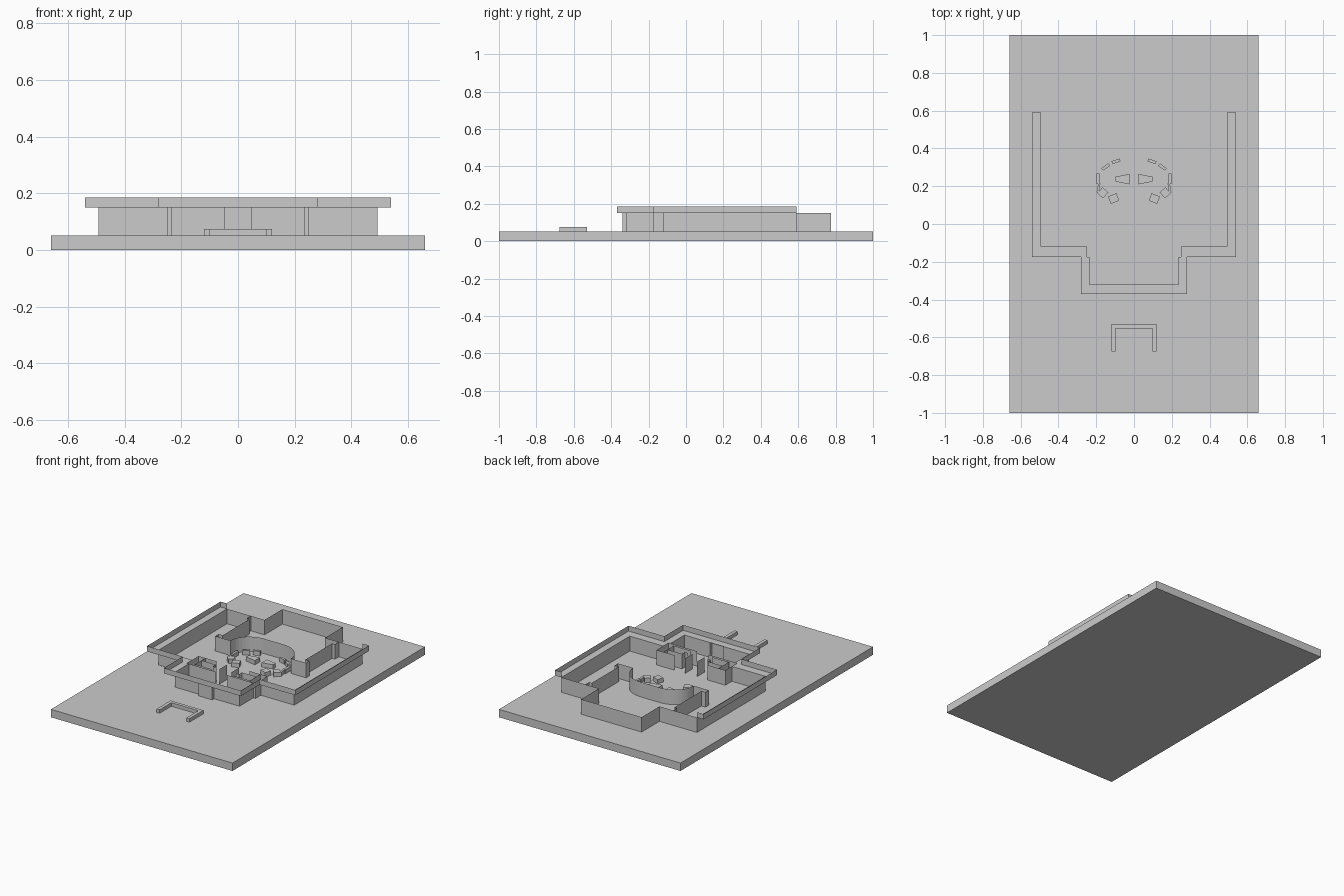
import bpy, bmesh, math
from mathutils import Matrix

if "Cube" in bpy.data.objects:
    bpy.data.objects.remove(bpy.data.objects["Cube"])

Z0, Z1, Z2 = 0.052, 0.15, 0.185   # floor, wall top, fascia top


def finish(name, bm):
    me = bpy.data.meshes.new(name)
    bm.to_mesh(me)
    bm.free()
    ob = bpy.data.objects.new(name, me)
    bpy.context.collection.objects.link(ob)
    return ob


def mirror(ob):
    ob.modifiers.new("mirror", 'MIRROR').use_axis[0] = True
    return ob


def ribbon(bm, path, z0, z1):
    """Thin upright wall following a plan path."""
    lo = [bm.verts.new((x, y, z0)) for x, y in path]
    hi = [bm.verts.new((x, y, z1)) for x, y in path]
    for i in range(len(path) - 1):
        bm.faces.new((lo[i], lo[i + 1], hi[i + 1], hi[i]))


def walls(name, paths, z0=Z0, z1=Z1):
    bm = bmesh.new()
    for p in paths:
        ribbon(bm, p, z0, z1)
    return mirror(finish(name, bm))


def prism(bm, pts, z0, z1):
    """Solid block from a plan outline."""
    f = bm.faces.new([bm.verts.new((x, y, z0)) for x, y in pts])
    r = bmesh.ops.extrude_face_region(bm, geom=[f])
    vs = [g for g in r["geom"] if isinstance(g, bmesh.types.BMVert)]
    bmesh.ops.translate(bm, verts=vs, vec=(0, 0, z1 - z0))
    bmesh.ops.recalc_face_normals(bm, faces=bm.faces)


def rect(x0, y0, x1, y1):
    return [(x0, y0), (x1, y0), (x1, y1), (x0, y1)]


# ground slab
bm = bmesh.new()
prism(bm, rect(-0.66, -1, 0.66, 1), 0, Z0)
finish("ground_slab", bm)

# outer walls, right half mirrored
walls("outer_walls", [[(0, 0.775), (0.22, 0.775), (0.22, 0.59), (0.493, 0.59),
                       (0.493, -0.12), (0.25, -0.12), (0.25, -0.175),
                       (0.235, -0.175), (0.235, -0.32), (0.05, -0.32),
                       (0.05, -0.34), (0, -0.34)]])

# roof edge: upright fascia and flat soffit
walls("roof_fascia", [[(0.493, 0.59), (0.54, 0.59), (0.54, -0.175),
                       (0.28, -0.175), (0.28, -0.37), (0, -0.37)]], Z1, Z2)
bm = bmesh.new()
for r in [(0.493, -0.12, 0.54, 0.59), (0.25, -0.175, 0.54, -0.12),
          (0.235, -0.32, 0.28, -0.175), (0, -0.37, 0.28, -0.32)]:
    bm.faces.new([bm.verts.new((x, y, Z1)) for x, y in rect(*r)])
mirror(finish("roof_soffit", bm))

# rear partition running into the curved room wall
curve = [(0.07 + 0.15 * math.cos(a), 0.235 + 0.137 * math.sin(a))
         for a in [math.pi / 2 * i / 10 for i in range(11)]]
walls("curved_room_walls", [[(0.32, 0.59), (0.32, 0.55), (0.30, 0.55),
                             (0.30, 0.27), (0.33, 0.27), (0.33, 0.235)]
                            + curve + [(0, 0.372)]])

# small rooms by the entrance
walls("entrance_rooms", [
    [(0.25, -0.12), (0.25, -0.052), (0.12, -0.052)],
    [(0.20, -0.052), (0.20, -0.16), (0.08, -0.16)],
    [(0.20, -0.093), (0.095, -0.093), (0.095, -0.123), (0.07, -0.123)],
    [(0.042, -0.052), (0.042, -0.13)],
    [(0.25, -0.175), (0.042, -0.175)]])

# desks inside the curved room: x, y, width, depth, angle
bm = bmesh.new()
for x, y, w, d, ang in [(0.095, 0.332, 0.045, 0.016, -18),
                        (0.150, 0.302, 0.045, 0.016, -35),
                        (0.190, 0.240, 0.016, 0.055, 0),
                        (0.188, 0.190, 0.012, 0.05, 10),
                        (0.165, 0.165, 0.04, 0.042, 40),
                        (0.108, 0.135, 0.042, 0.048, 68)]:
    m = (Matrix.Translation((x, y, Z0 + 0.014))
         @ Matrix.Rotation(math.radians(ang), 4, 'Z')
         @ Matrix.Diagonal((w, d, 0.028, 1)))
    bmesh.ops.create_cube(bm, size=1, matrix=m)
mirror(finish("curved_room_desks", bm))

# tapered centre tables
bm = bmesh.new()
prism(bm, [(0.025, 0.265), (0.025, 0.21), (0.098, 0.225), (0.098, 0.25)], Z0, 0.08)
mirror(finish("centre_tables", bm))

# low forecourt wall
bm = bmesh.new()
prism(bm, [(-0.12, -0.675), (-0.098, -0.675), (-0.098, -0.552), (0.098, -0.552),
           (0.098, -0.675), (0.12, -0.675), (0.12, -0.53), (-0.12, -0.53)], Z0, 0.075)
finish("forecourt_wall", bm)
